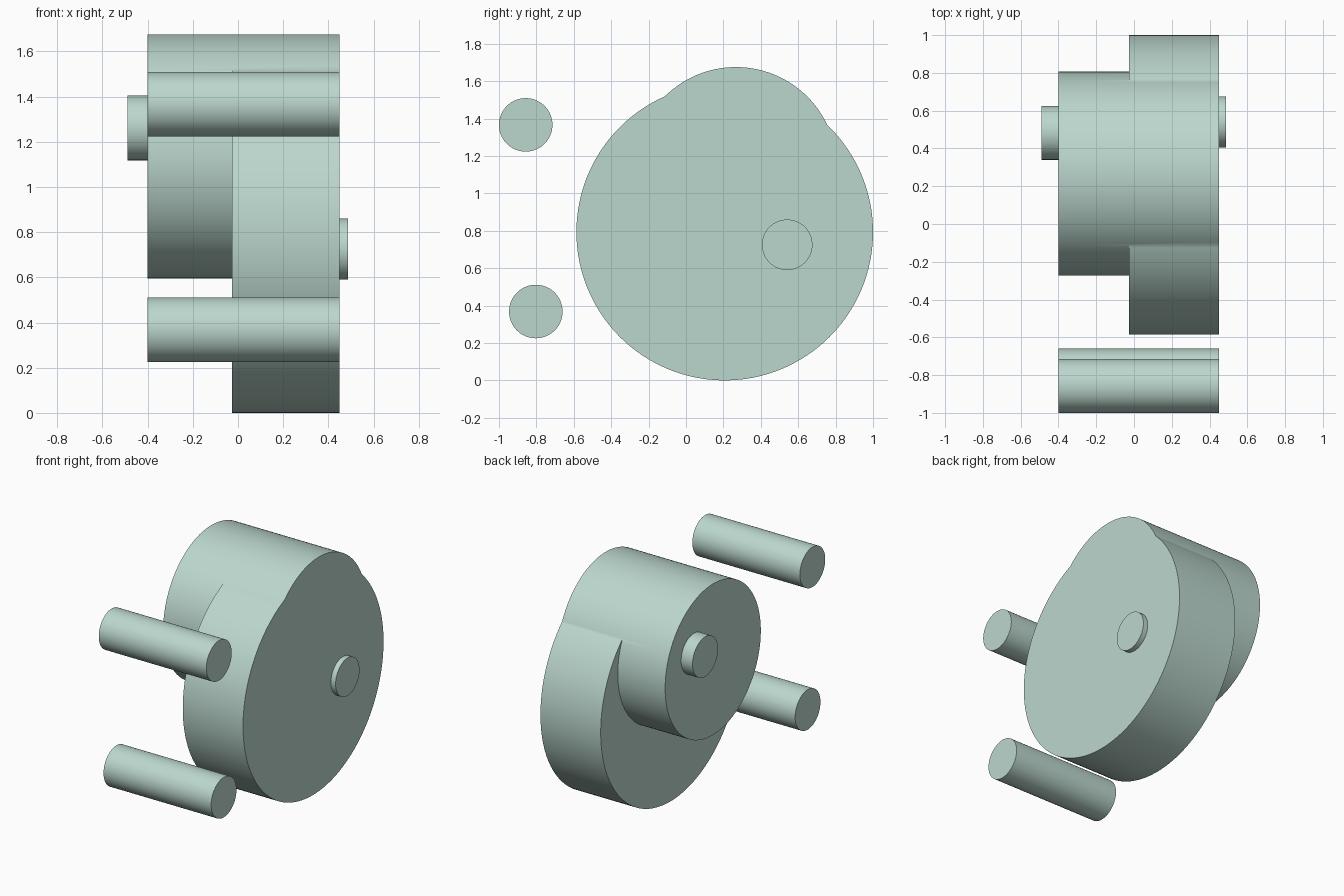
import bpy
import math

cube = bpy.data.objects.get("Cube")
if cube:
    bpy.data.objects.remove(cube, do_unlink=True)

# Single pale green finish
green = bpy.data.materials.new("pale_green")
green.use_nodes = True
colour = (0.50, 0.68, 0.61, 1)
green.diffuse_color = colour
green.node_tree.nodes["Principled BSDF"].inputs["Base Color"].default_value = colour


def cylinder(name, x0, x1, y, z, radius, sides=96):
    """Solid cylinder lying along x from x0 to x1."""
    bpy.ops.mesh.primitive_cylinder_add(
        vertices=sides, radius=radius, depth=x1 - x0,
        location=((x0 + x1) / 2, y, z), rotation=(0, math.pi / 2, 0))
    obj = bpy.context.object
    obj.name = obj.data.name = name
    obj.data.materials.append(green)
    return obj


def smooth(obj):
    bpy.ops.object.select_all(action="DESELECT")
    obj.select_set(True)
    bpy.context.view_layer.objects.active = obj
    bpy.ops.object.shade_smooth_by_angle(angle=math.radians(25))


LEFT, RIGHT = 0.45, -0.40

# Wide disc and narrower full-width drum, fused into one body
body = cylinder("eccentric_body", -0.026, LEFT, 0.207, 0.793, 0.793, 160)
drum = cylinder("drum", RIGHT, LEFT, 0.267, 1.135, 0.54, 128)
bpy.context.view_layer.objects.active = body
union = body.modifiers.new("fuse_drum", "BOOLEAN")
union.operation = "UNION"
union.solver = "EXACT"
union.object = drum
bpy.ops.object.modifier_apply(modifier=union.name)
bpy.data.objects.remove(drum, do_unlink=True)

# Short axle stubs on both faces, and two free rods in front
parts = [
    body,
    cylinder("left_stub", LEFT, 0.487, 0.541, 0.725, 0.135),
    cylinder("right_stub", -0.49, RIGHT, 0.483, 1.261, 0.143),
    cylinder("upper_rod", RIGHT, LEFT, -0.857, 1.366, 0.143),
    cylinder("lower_rod", RIGHT, LEFT, -0.803, 0.368, 0.143),
]
for part in parts:
    smooth(part)
